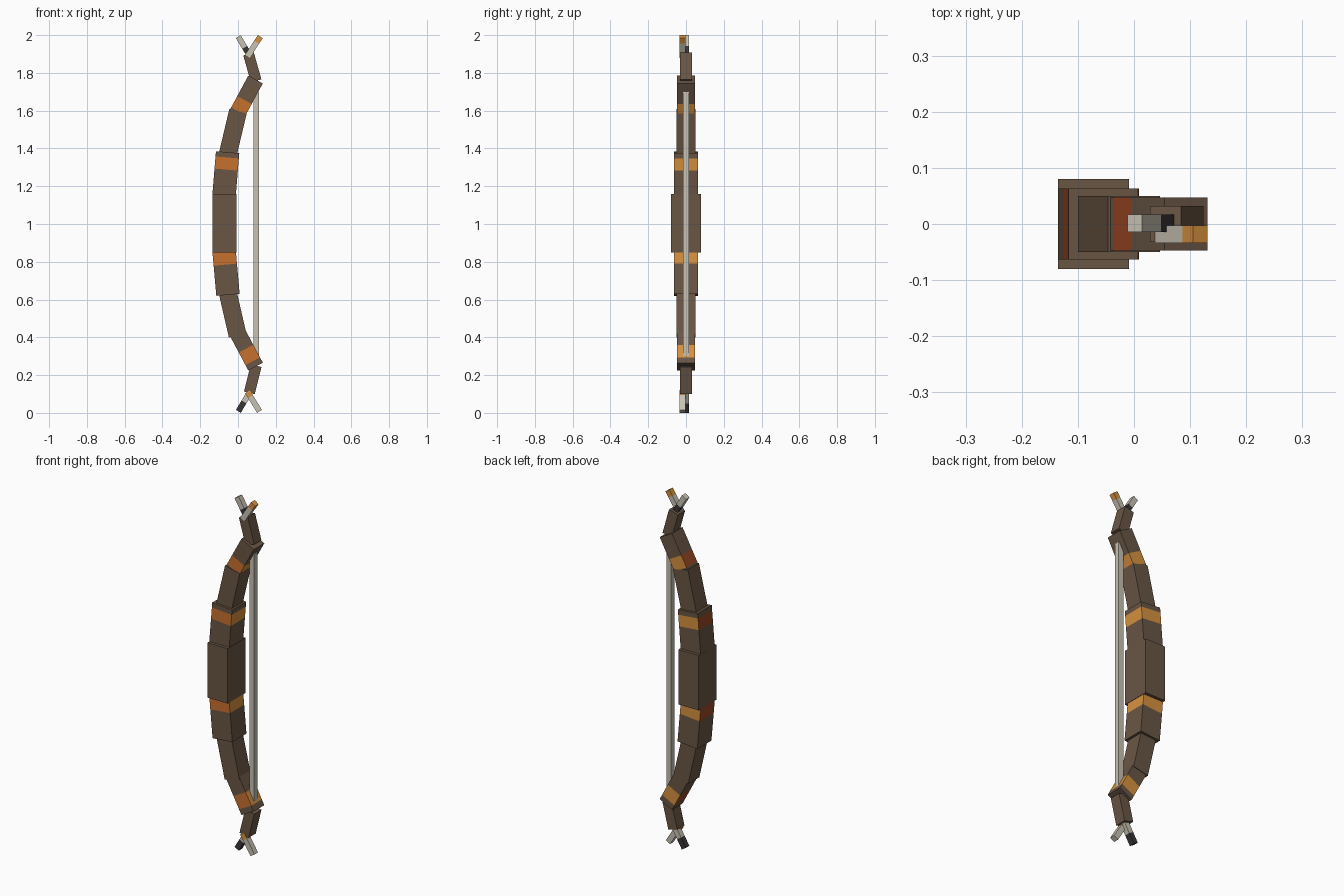
import bpy
from mathutils import Vector

cube = bpy.data.objects.get("Cube")
if cube:
    bpy.data.objects.remove(cube, do_unlink=True)


def material(name, r, g, b):
    """Flat material from display values 0-255."""
    lin = [((c / 255 + 0.055) / 1.055) ** 2.4 for c in (r, g, b)] + [1.0]
    m = bpy.data.materials.new(name)
    m.use_nodes = True
    m.diffuse_color = lin
    bsdf = m.node_tree.nodes["Principled BSDF"]
    bsdf.inputs["Base Color"].default_value = lin
    bsdf.inputs["Roughness"].default_value = 0.9
    return m


BROWN = material("brown wood", 105, 86, 69)
ORANGE = material("orange wrap", 198, 112, 45)
AMBER = material("amber wrap", 215, 145, 62)
RUST = material("rust wrap", 155, 72, 35)
BEIGE = material("pale bone", 200, 194, 179)
BLACK = material("black tip", 58, 54, 54)


def wrap_index(normal):
    """Wraps are orange in front, rust on the outer side, amber elsewhere."""
    if normal.y < -0.5:
        return 1
    return 3 if normal.x < -0.5 and abs(normal.y) < 0.5 else 2


def bar(name, start, end, width, depth, base=BROWN, band=None, tint=None, y=0.0):
    """Box from start to end in the xz plane; band = (t0, t1) is recoloured."""
    a, b = Vector((start[0], y, start[1])), Vector((end[0], y, end[1]))
    axis = (b - a).normalized()
    side = Vector((axis.z, 0, -axis.x)) * width / 2
    back = Vector((0, depth / 2, 0))
    cuts = sorted({0.0, 1.0, *(band or ())})
    verts = []
    for t in cuts:
        c = a.lerp(b, t)
        verts += [c - side - back, c + side - back, c + side + back, c - side + back]
    faces, spans = [(3, 2, 1, 0)], [0.0]
    for i in range(len(cuts) - 1):
        for k in range(4):
            n = (k + 1) % 4
            faces.append((4 * i + k, 4 * i + n, 4 * i + 4 + n, 4 * i + 4 + k))
            spans.append((cuts[i] + cuts[i + 1]) / 2)
    top = 4 * (len(cuts) - 1)
    faces.append((top, top + 1, top + 2, top + 3))
    spans.append(1.0)
    mesh = bpy.data.meshes.new(name)
    mesh.from_pydata(verts, [], faces)
    mesh.update()
    for m in (base, ORANGE, AMBER, RUST) if tint is None else (base, tint):
        mesh.materials.append(m)
    for poly, t in zip(mesh.polygons, spans):
        if band and band[0] <= t <= band[1]:
            poly.material_index = 1 if tint else wrap_index(poly.normal)
    obj = bpy.data.objects.new(name, mesh)
    bpy.context.collection.objects.link(obj)
    return obj


# Grip and the two thick blocks beside it
bar("grip", (-0.072, 0.85), (-0.072, 1.16), 0.127, 0.16)
bar("upper_block", (-0.074, 1.15), (-0.055, 1.38), 0.124, 0.126, band=(0.6, 0.88))
bar("lower_block", (-0.074, 0.86), (-0.053, 0.625), 0.124, 0.126, band=(0.0, 0.32))

# Curved limbs
bar("upper_limb", (-0.056, 1.36), (0.0, 1.597), 0.095, 0.1)
bar("lower_limb", (-0.056, 0.645), (-0.002, 0.41), 0.095, 0.1)
bar("upper_limb_end", (-0.008, 1.578), (0.093, 1.765), 0.087, 0.094, band=(0.1, 0.42))
bar("lower_limb_end", (-0.008, 0.435), (0.093, 0.245), 0.087, 0.094, band=(0.5, 0.85))

# Bent-back nocks
bar("upper_nock", (0.096, 1.758), (0.056, 1.9), 0.058, 0.064)
bar("lower_nock", (0.096, 0.25), (0.06, 0.106), 0.058, 0.064)

# Crossed pegs at both ends, listed from bottom to top
pegs = [
    ("upper_front_peg", (0.05, 1.888), (0.118, 1.992), (0.72, 1.0), AMBER),
    ("upper_back_peg", (0.064, 1.888), (0.001, 1.992), (0.0, 0.45), BLACK),
    ("lower_front_peg", (0.114, 0.008), (0.05, 0.112), (0.75, 1.0), AMBER),
    ("lower_back_peg", (0.002, 0.008), (0.064, 0.112), (0.0, 0.48), BLACK),
]
for name, start, end, band, tint in pegs:
    y = -0.018 if "front" in name else 0.001
    bar(name, start, end, 0.03, 0.031, BEIGE, band, tint, y)

# Bowstring
bar("string", (0.097, 0.3), (0.097, 1.7), 0.03, 0.03, BEIGE)
